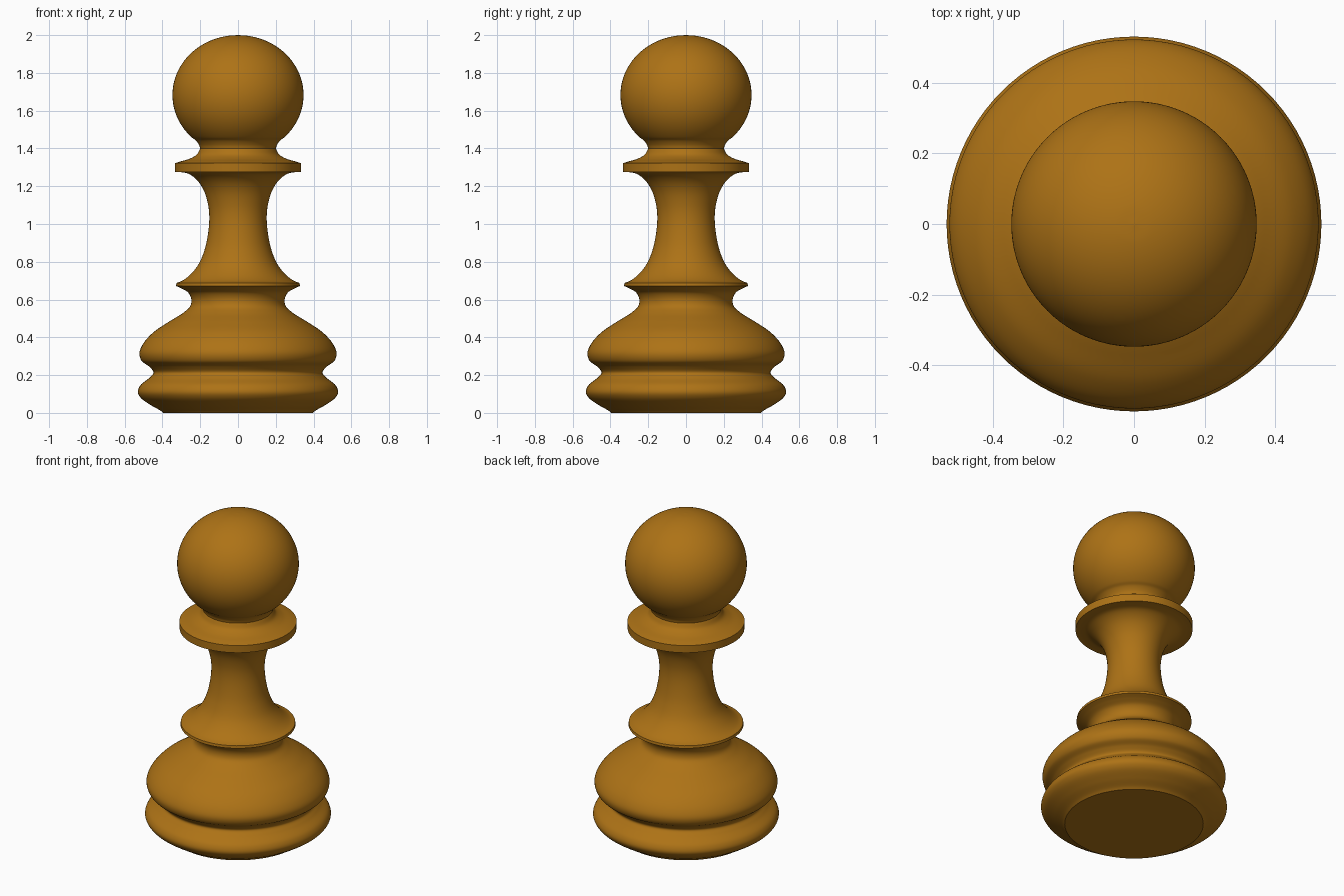
import bpy, bmesh, math
from mathutils import Vector

if "Cube" in bpy.data.objects:
    bpy.data.objects.remove(bpy.data.objects["Cube"])

SIDES = 96
wood = bpy.data.materials.new("amber_wood")
wood.diffuse_color = (0.42, 0.17, 0.008, 1)
wood.use_nodes = True
wood.node_tree.nodes["Principled BSDF"].inputs["Base Color"].default_value = wood.diffuse_color


def smooth_run(pts, steps=8):
    """Catmull-Rom curve through (radius, height) points."""
    p = [Vector(q) for q in pts]
    if len(p) < 3:
        return p
    p = [2 * p[0] - p[1]] + p + [2 * p[-1] - p[-2]]
    out = []
    for a, b, c, d in zip(p, p[1:], p[2:], p[3:]):
        # centripetal knots avoid overshoot on uneven spacing
        t1 = (b - a).length ** 0.5
        t2 = t1 + (c - b).length ** 0.5
        t3 = t2 + (d - c).length ** 0.5
        for i in range(steps):
            t = t1 + (t2 - t1) * i / steps
            a1 = a * ((t1 - t) / t1) + b * (t / t1)
            a2 = b * ((t2 - t) / (t2 - t1)) + c * ((t - t1) / (t2 - t1))
            a3 = c * ((t3 - t) / (t3 - t2)) + d * ((t - t2) / (t3 - t2))
            b1 = a1 * ((t2 - t) / t2) + a2 * (t / t2)
            b2 = a2 * ((t3 - t) / (t3 - t1)) + a3 * ((t - t1) / (t3 - t1))
            out.append(b1 * ((t2 - t) / (t2 - t1)) + b2 * ((t - t1) / (t2 - t1)))
    return out + [p[-2]]


def lathe(name, *runs):
    """Spin runs of profile points (smooth inside a run, sharp between) about z."""
    profile = []
    for run in runs:
        for q in smooth_run(run):
            if not profile or (q - profile[-1]).length > 1e-5:
                profile.append(q)
    bm = bmesh.new()
    verts = [bm.verts.new((q.x, 0, q.y)) for q in profile]
    edges = [bm.edges.new(e) for e in zip(verts, verts[1:])]
    bmesh.ops.spin(bm, geom=verts + edges, axis=(0, 0, 1), cent=(0, 0, 0),
                   angle=math.tau, steps=SIDES, use_merge=True)
    bmesh.ops.remove_doubles(bm, verts=bm.verts, dist=1e-5)
    bmesh.ops.recalc_face_normals(bm, faces=bm.faces)
    # open sections: make sure the normals face away from the axis
    if sum(f.normal.x * f.calc_center_median().x + f.normal.y * f.calc_center_median().y
           for f in bm.faces) < 0:
        bmesh.ops.reverse_faces(bm, faces=bm.faces)
    mesh = bpy.data.meshes.new(name)
    bm.to_mesh(mesh)
    bm.free()
    mesh.materials.append(wood)
    obj = bpy.data.objects.new(name, mesh)
    bpy.context.collection.objects.link(obj)
    bpy.ops.object.select_all(action='DESELECT')
    obj.select_set(True)
    bpy.context.view_layer.objects.active = obj
    bpy.ops.object.shade_smooth_by_angle(angle=math.radians(30))


# Base: flat foot, lower ring, groove, large bulge and waist
lathe("base",
      [(0, 0), (0.395, 0)],
      [(0.395, 0), (0.41, 0.012), (0.46, 0.04), (0.515, 0.08), (0.53, 0.11), (0.518, 0.145),
       (0.47, 0.185), (0.447, 0.213), (0.47, 0.245), (0.51, 0.275), (0.522, 0.315),
       (0.505, 0.362), (0.45, 0.425), (0.37, 0.48), (0.29, 0.53), (0.253, 0.565),
       (0.247, 0.6), (0.262, 0.635), (0.295, 0.657), (0.328, 0.672)])

# Stem: lower collar rim flowing into the concave shaft
lathe("stem",
      [(0.328, 0.672), (0.326, 0.688)],
      [(0.326, 0.688), (0.295, 0.7), (0.255, 0.73), (0.21, 0.785), (0.178, 0.86),
       (0.16, 0.94), (0.152, 1.03), (0.158, 1.1), (0.18, 1.175), (0.215, 1.23),
       (0.26, 1.265), (0.30, 1.274), (0.333, 1.276)])

# Upper collar: thin rim with a hollow top rising to the neck
lathe("collar",
      [(0.333, 1.276), (0.334, 1.322)],
      [(0.334, 1.322), (0.305, 1.331), (0.255, 1.346), (0.218, 1.368), (0.2, 1.4)])

# Head: flared neck joining a ball slightly flattened in height
ball = [(0.347 * math.cos(a), 1.683 + 0.317 * math.sin(a))
        for a in (math.radians(d) for d in range(-45, 91, 9))]
ball[-1] = (0, 2)
lathe("head", [(0.2, 1.4), (0.206, 1.418), (0.223, 1.442)] + ball)
